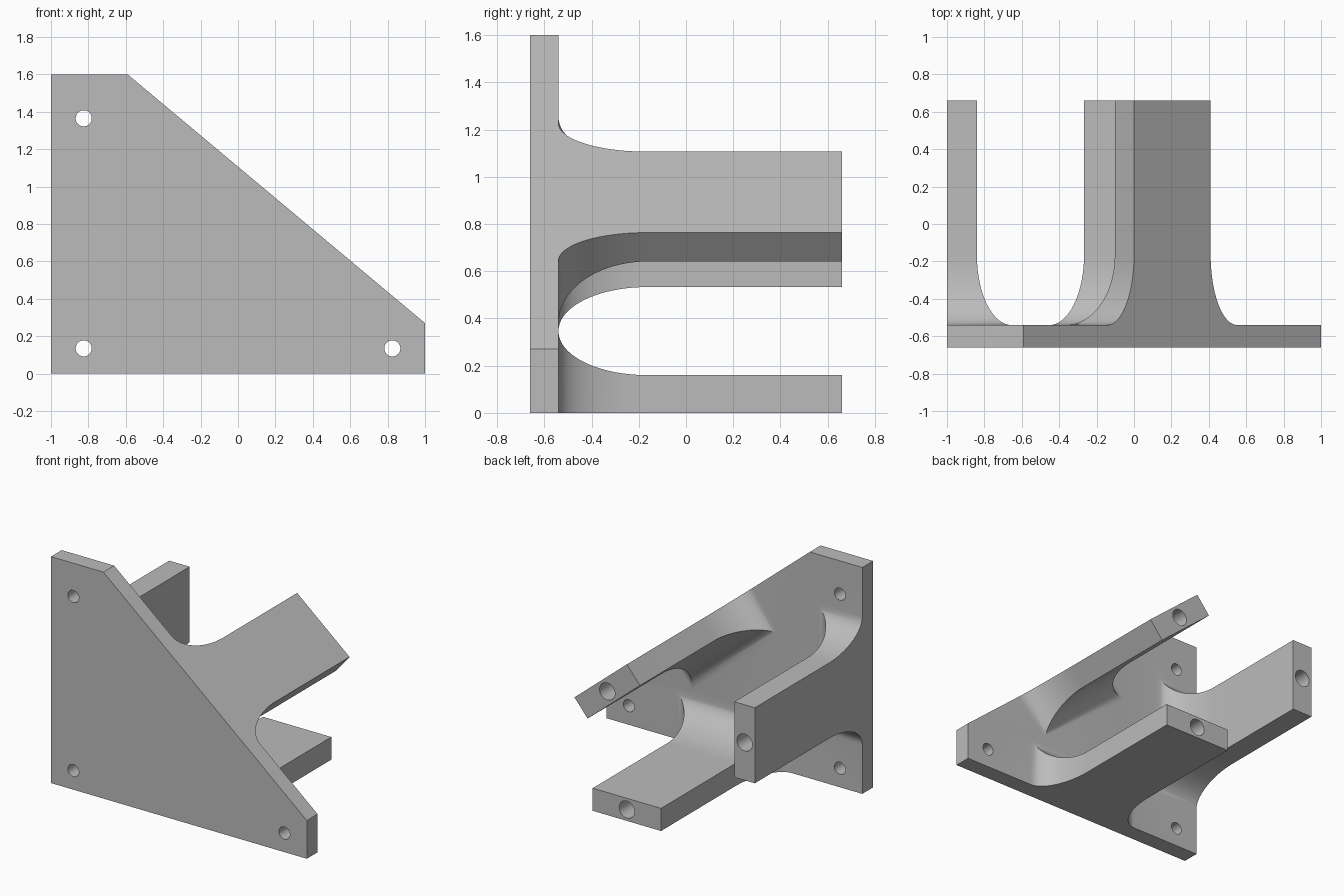
import bpy
import bmesh
from math import sin, cos, pi, radians
from mathutils import Vector

cube = bpy.data.objects.get("Cube")
if cube:
    bpy.data.objects.remove(cube)

FRONT, BACK, END = -0.66, -0.54, 0.66     # plate front, plate back, leg ends
HALF_WIDTH, THICK = 0.267, 0.16           # leg section
FLARE, FLARE_LENGTH = 0.185, 0.375        # elliptical fillet at each leg root
STEPS = 20

grey = bpy.data.materials.new("plain_grey")
grey.use_nodes = True
grey.diffuse_color = (0.5, 0.5, 0.5, 1)
grey.node_tree.nodes["Principled BSDF"].inputs["Base Color"].default_value = (0.5, 0.5, 0.5, 1)


def loft(name, rings):
    """Closed solid through a list of equal point rings."""
    bm = bmesh.new()
    loops = [[bm.verts.new(p) for p in ring] for ring in rings]
    for a, b in zip(loops, loops[1:]):
        for i in range(len(a)):
            j = (i + 1) % len(a)
            bm.faces.new((a[i], a[j], b[j], b[i]))
    bm.faces.new(loops[0])
    bm.faces.new(loops[-1])
    bmesh.ops.recalc_face_normals(bm, faces=bm.faces)
    mesh = bpy.data.meshes.new(name)
    bm.to_mesh(mesh)
    bm.free()
    mesh.materials.append(grey)
    obj = bpy.data.objects.new(name, mesh)
    bpy.context.collection.objects.link(obj)
    return obj


def cylinder(name, x, z, radius, y0, y1):
    angles = [2 * pi * i / 32 for i in range(32)]
    return loft(name, [[(x + radius * cos(a), y, z + radius * sin(a)) for a in angles]
                       for y in (y0, y1)])


def leg(name, middle, along, inward):
    """Flush with the plate rim, flared on its inner face and both sides."""
    mid, along, inward = Vector(middle), Vector(along).normalized(), Vector(inward).normalized()
    sections = [(END, 0)]
    for i in range(STEPS + 1):
        a = pi / 2 * i / STEPS
        sections.append((BACK + FLARE_LENGTH * (1 - sin(a)), FLARE * (1 - cos(a))))
    rings = []
    for y, grow in sections:
        w, t = HALF_WIDTH + grow, THICK + grow
        corners = [mid - along * w, mid + along * w,
                   mid + along * w + inward * t, mid - along * w + inward * t]
        rings.append([(c.x, y, c.y) for c in corners])
    centre = mid + inward * THICK / 2
    return (loft(name, rings),
            cylinder(name + "_bore", centre.x, centre.y, 0.06, END - 0.4, END + 0.1))


def combine(target, tool, operation):
    mod = target.modifiers.new(operation.lower(), 'BOOLEAN')
    mod.operation, mod.solver, mod.object = operation, 'EXACT', tool
    bpy.context.view_layer.objects.active = target
    bpy.ops.object.modifier_apply(modifier=mod.name)
    bpy.data.objects.remove(tool)


# Mounting plate with one slanted edge
outline = [(-1, 0), (1, 0), (1, 0.27), (-0.59, 1.6), (-1, 1.6)]
bracket = loft("bracket", [[(x, y, z) for x, z in outline] for y in (FRONT, BACK)])

# One leg at the middle of each long edge
slope = Vector((1.59, -1.33))
legs = [leg("bottom_leg", (0, 0), (1, 0), (0, 1)),
        leg("side_leg", (-1, 0.8), (0, 1), (1, 0)),
        leg("slanted_leg", (0.205, 0.935), slope, (slope.y, -slope.x))]
for body, bore in legs:
    combine(bracket, body, 'UNION')
    combine(bracket, bore, 'DIFFERENCE')

# Screw holes in the plate corners
for x, z in ((-0.825, 1.365), (-0.825, 0.135), (0.825, 0.135)):
    combine(bracket, cylinder("screw_hole", x, z, 0.043, FRONT - 0.1, BACK + 0.1), 'DIFFERENCE')

# Merge the flush faces and shade the fillets smooth
bm = bmesh.new()
bm.from_mesh(bracket.data)
bmesh.ops.remove_doubles(bm, verts=bm.verts, dist=0.0005)
bmesh.ops.dissolve_limit(bm, angle_limit=radians(0.5), verts=bm.verts, edges=bm.edges)
bm.to_mesh(bracket.data)
bm.free()
bpy.ops.object.select_all(action='DESELECT')
bracket.select_set(True)
bpy.context.view_layer.objects.active = bracket
bpy.ops.object.shade_smooth_by_angle(angle=radians(30))
